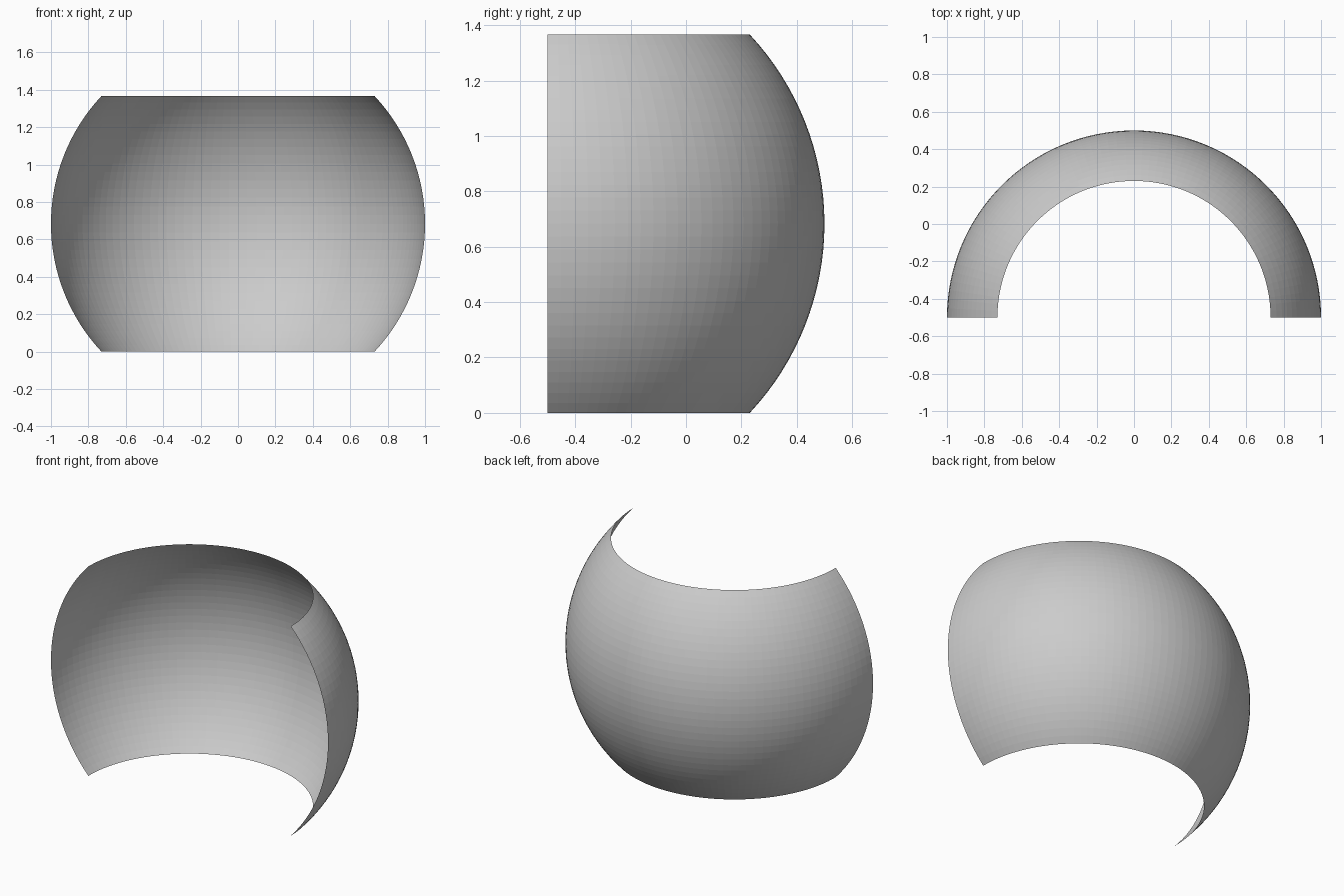
import bpy, bmesh
from math import sin, cos, pi, asin

if "Cube" in bpy.data.objects:
    bpy.data.objects.remove(bpy.data.objects["Cube"])

RADIUS = 1.0
HALF_HEIGHT = 0.683
COLS, ROWS = 64, 32
LIMIT = asin(HALF_HEIGHT / RADIUS)

# Curved screen: half of a spherical band, open at front, top and bottom
bm = bmesh.new()
grid = []
for r in range(ROWS + 1):
    lat = -LIMIT + 2 * LIMIT * r / ROWS
    grid.append([bm.verts.new((RADIUS * cos(lat) * cos(pi * c / COLS),
                               RADIUS * cos(lat) * sin(pi * c / COLS) - 0.5,
                               RADIUS * sin(lat) + HALF_HEIGHT))
                 for c in range(COLS + 1)])
for low, high in zip(grid, grid[1:]):
    for c in range(COLS):
        bm.faces.new((low[c], low[c + 1], high[c + 1], high[c]))

mesh = bpy.data.meshes.new("curved_screen")
bm.to_mesh(mesh)
bm.free()
screen = bpy.data.objects.new("curved_screen", mesh)
bpy.context.collection.objects.link(screen)
